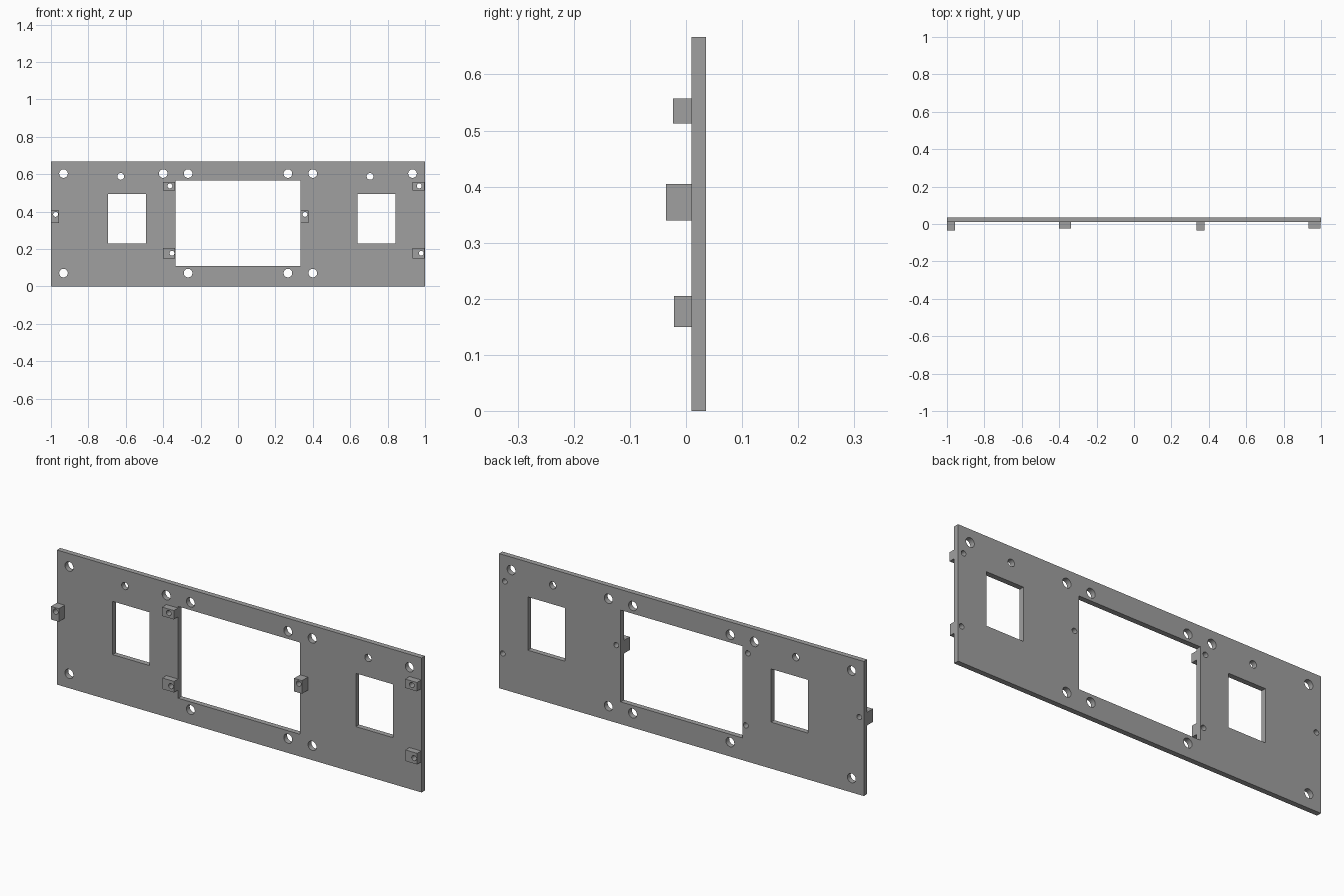
import bpy, bmesh, math
from mathutils import Matrix, Vector

default = bpy.data.objects.get("Cube")
if default:
    bpy.data.objects.remove(default, do_unlink=True)

grey = bpy.data.materials.new("plain grey")
grey.use_nodes = True
colour = (0.35, 0.35, 0.35, 1)
grey.diffuse_color = colour
grey.node_tree.nodes["Principled BSDF"].inputs["Base Color"].default_value = colour

FRONT, BACK, HEIGHT = 0.01, 0.036, 0.667


def add_box(bm, x0, x1, y0, y1, z0, z1):
    centre = Vector((x0 + x1, y0 + y1, z0 + z1)) / 2
    size = Matrix.Diagonal((x1 - x0, y1 - y0, z1 - z0, 1))
    bmesh.ops.create_cube(bm, size=1, matrix=Matrix.Translation(centre) @ size)


def add_bore(bm, x, z, radius):
    turn = Matrix.Rotation(math.pi / 2, 4, 'X')
    bmesh.ops.create_cone(bm, cap_ends=True, segments=32, radius1=radius,
                          radius2=radius, depth=0.4,
                          matrix=Matrix.Translation((x, 0, z)) @ turn)


def to_object(bm, name):
    mesh = bpy.data.meshes.new(name)
    bm.to_mesh(mesh)
    bm.free()
    mesh.materials.append(grey)
    obj = bpy.data.objects.new(name, mesh)
    bpy.context.collection.objects.link(obj)
    return obj


def cut(obj, bm):
    """Subtract the cutter from the part and keep its round bores smooth."""
    cutter = to_object(bm, "cutter")
    cutter.hide_render = True
    mod = obj.modifiers.new("openings", 'BOOLEAN')
    mod.operation, mod.solver, mod.object = 'DIFFERENCE', 'EXACT', cutter
    bpy.ops.object.select_all(action='DESELECT')
    bpy.context.view_layer.objects.active = obj
    obj.select_set(True)
    bpy.ops.object.modifier_apply(modifier=mod.name)
    bpy.data.objects.remove(cutter, do_unlink=True)
    bpy.ops.object.shade_smooth_by_angle(angle=math.radians(30))


# Spacers: name, left edge, right edge, bottom, top, front, bore x, bore z
spacers = []
for side, shift in (("right", 0), ("left", 1.333)):
    spacers += [
        (side + "_upper_spacer", -0.4 + shift, -0.336 + shift, 0.513, 0.557, -0.023, -0.364 + shift, 0.537),
        (side + "_lower_spacer", -0.4 + shift, -0.336 + shift, 0.15, 0.205, -0.021, -0.353 + shift, 0.177),
        (side + "_middle_spacer", -1 + shift, -0.957 + shift, 0.34, 0.405, -0.036, -0.975 + shift, 0.385),
    ]

# Faceplate with windows, mounting holes and spacer bores
bm = bmesh.new()
add_box(bm, -1, 1, FRONT, BACK, 0, HEIGHT)
plate = to_object(bm, "faceplate")

openings = bmesh.new()
add_box(openings, -0.335, 0.333, -0.2, 0.2, 0.11, 0.565)
for shift in (0, 1.333):
    add_box(openings, -0.694 + shift, -0.491 + shift, -0.2, 0.2, 0.23, 0.494)
    add_bore(openings, -0.627 + shift, 0.588, 0.018)
for x in (-0.933, -0.4, -0.267, 0.267, 0.4, 0.933):
    add_bore(openings, x, 0.603, 0.023)
for x in (-0.933, -0.267, 0.267, 0.4):
    add_bore(openings, x, 0.071, 0.023)
for spacer in spacers:
    add_bore(openings, spacer[6], spacer[7], 0.013)
cut(plate, openings)

# Bored spacer blocks on the front
for name, x0, x1, z0, z1, front, bore_x, bore_z in spacers:
    bm = bmesh.new()
    add_box(bm, x0, x1, front, FRONT, z0, z1)
    block = to_object(bm, name)
    bore = bmesh.new()
    add_bore(bore, bore_x, bore_z, 0.013)
    cut(block, bore)
